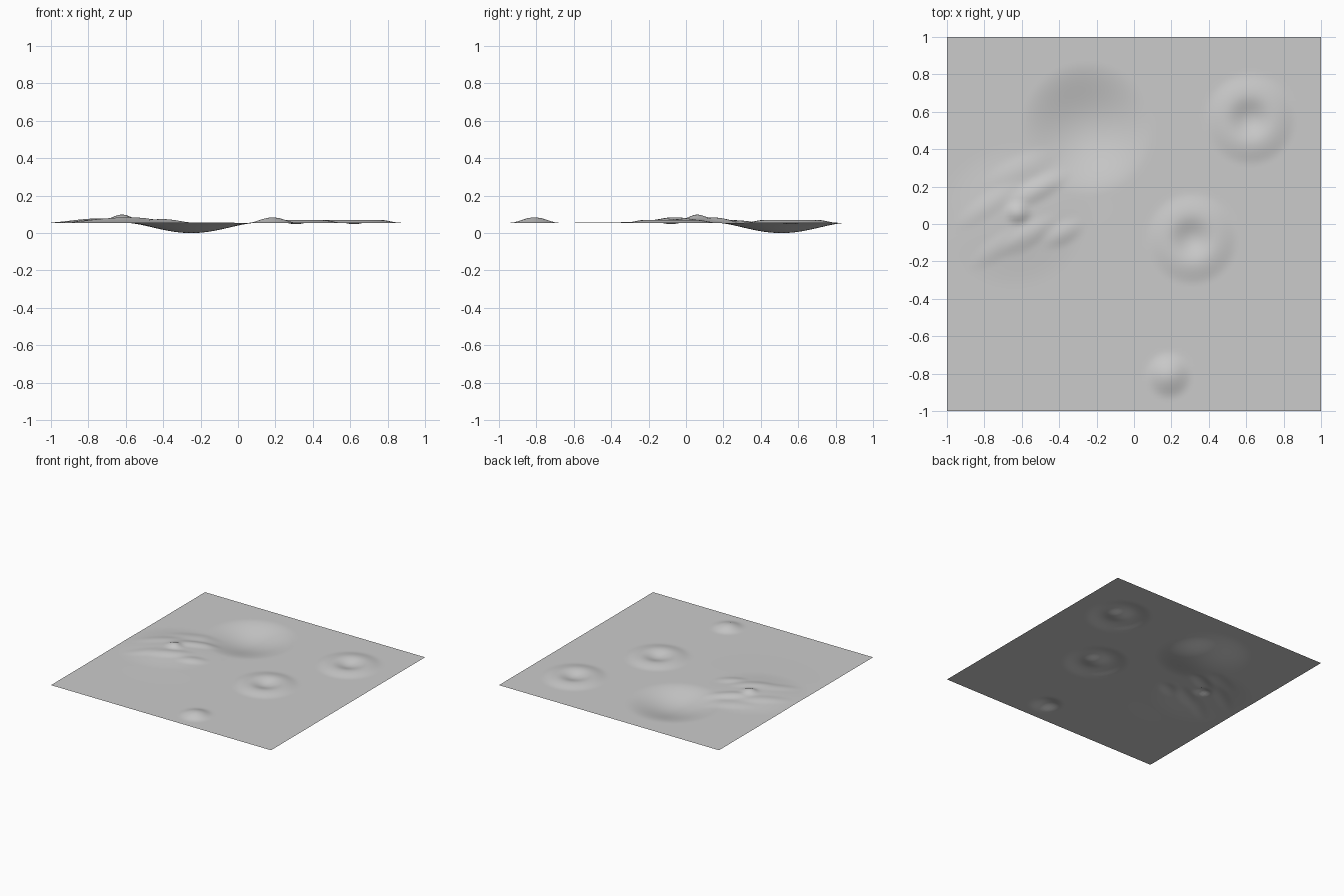
import bpy, bmesh, math

if "Cube" in bpy.data.objects:
    bpy.data.objects.remove(bpy.data.objects["Cube"])

BASE = 0.055


def bell(x, y, cx, cy, rx, ry, angle=0.0):
    """Smooth bump: 1 at its centre, 0 at its elliptical edge."""
    c, s = math.cos(angle), math.sin(angle)
    dx, dy = x - cx, y - cy
    d2 = ((c * dx + s * dy) / rx) ** 2 + ((c * dy - s * dx) / ry) ** 2
    return (1 - d2) ** 2 if d2 < 1 else 0.0


def crater(x, y, cx, cy, rim, width):
    """Raised ring with a lightly sunken middle."""
    d = math.hypot(x - cx, y - cy)
    ring = max(0.0, 1 - ((d - rim) / width) ** 2) ** 2
    return 0.016 * ring - 0.007 * bell(x, y, cx, cy, rim, rim)


# Rough hill: centre x, y, radii, angle, height
HILLS = [
    (-0.64, 0.04, 0.42, 0.38, 0.3, 0.020),
    (-0.62, 0.06, 0.08, 0.07, 0.0, 0.022),
    (-0.78, 0.10, 0.24, 0.07, 0.6, 0.006),
    (-0.52, 0.18, 0.22, 0.07, 0.5, 0.012),
    (-0.56, -0.06, 0.20, 0.07, 0.6, 0.009),
    (-0.38, -0.05, 0.14, 0.07, 0.5, 0.010),
    (-0.72, -0.12, 0.22, 0.07, 0.6, 0.006),
    (-0.60, 0.30, 0.24, 0.08, 0.4, 0.006),
    (-0.55, -0.15, 0.60, 0.50, 0.0, 0.004),
]


def height(x, y):
    z = BASE
    z -= BASE * bell(x, y, -0.25, 0.51, 0.36, 0.36)       # round hollow
    z += crater(x, y, 0.62, 0.56, 0.13, 0.12)             # two low craters
    z += crater(x, y, 0.31, -0.08, 0.13, 0.12)
    z += 0.029 * bell(x, y, 0.185, -0.81, 0.13, 0.13)     # small peak
    for cx, cy, rx, ry, a, h in HILLS:                    # rough hill
        z += h * bell(x, y, cx, cy, rx, ry, a)
    return max(z, 0.0)


# Open terrain sheet
bm = bmesh.new()
bmesh.ops.create_grid(bm, x_segments=100, y_segments=100, size=1.0)
for v in bm.verts:
    v.co.z = height(v.co.x, v.co.y)
for f in bm.faces:
    f.smooth = True
mesh = bpy.data.meshes.new("terrain")
bm.to_mesh(mesh)
bm.free()
terrain = bpy.data.objects.new("terrain", mesh)
bpy.context.collection.objects.link(terrain)
